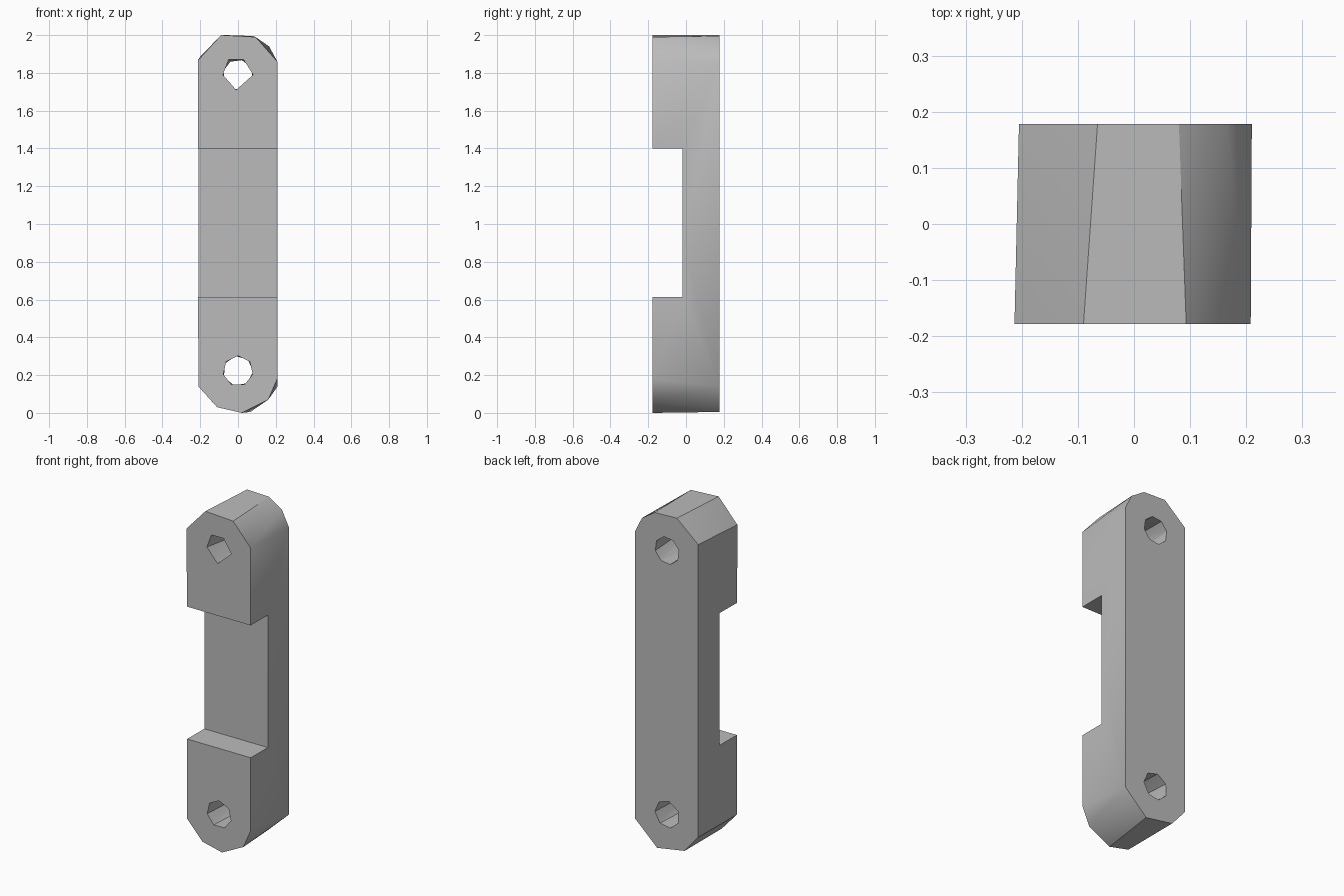
import bpy, bmesh, math

cube = bpy.data.objects.get("Cube")
if cube:
    bpy.data.objects.remove(cube, do_unlink=True)

grey = bpy.data.materials.new("plain grey")
grey.use_nodes = True
colour = (0.5, 0.5, 0.5, 1)
grey.diffuse_color = colour
grey.node_tree.nodes["Principled BSDF"].inputs["Base Color"].default_value = colour


def loft(name, front, back, depth):
    """Solid between two x-z outlines; repeated points merge into one corner."""
    bm = bmesh.new()
    a = [bm.verts.new((x, -depth, z)) for x, z in front]
    b = [bm.verts.new((x, depth, z)) for x, z in back]
    n = len(a)
    bm.faces.new(a)
    bm.faces.new(b[::-1])
    for i in range(n):
        j = (i + 1) % n
        bm.faces.new((a[i], b[i], b[j], a[j]))
    bmesh.ops.remove_doubles(bm, verts=bm.verts, dist=0.0005)
    bmesh.ops.triangulate(bm, faces=[f for f in bm.faces if len(f.verts) == 4])
    bmesh.ops.recalc_face_normals(bm, faces=bm.faces)
    mesh = bpy.data.meshes.new(name)
    bm.to_mesh(mesh)
    bm.free()
    obj = bpy.data.objects.new(name, mesh)
    bpy.context.collection.objects.link(obj)
    mesh.materials.append(grey)
    return obj


def ring(z, count, start):
    """Regular outline for a hole, clockwise from the start angle."""
    angles = [math.radians(start) - math.tau * i / count for i in range(count)]
    return [(0.08 * math.cos(t), z + 0.08 * math.sin(t)) for t in angles]


# Long bar with faceted, slightly twisted rounded ends
front = [(-0.213, 1.865), (-0.09, 2), (0.093, 1.99), (0.208, 1.86), (0.208, 1.86),
         (0.208, 0.18), (0.16, 0.07), (0.02, 0), (-0.11, 0.03), (-0.21, 0.14)]
back = [(-0.205, 1.88), (-0.065, 2), (0.08, 1.995), (0.165, 1.94), (0.21, 1.85),
        (0.21, 0.14), (0.21, 0.14), (0.065, 0.005), (-0.115, 0.035), (-0.205, 0.14)]
bar = loft("link_bar", front, back, 0.178)

# Front recess between the two end blocks
bpy.ops.mesh.primitive_cube_add(size=1, location=(0, -0.168, 1.007))
recess = bpy.context.object
recess.name = "recess_cutter"
recess.scale = (1, 0.3, 0.787)
recess.data.materials.append(grey)

# Pin holes: the upper one narrows to five sides at the front
five = [(-0.05, 1.87), (0.03, 1.87), (0.08, 1.79), (-0.01, 1.71), (-0.08, 1.79)]
upper_front = [five[i] for i in (0, 1, 1, 2, 3, 3, 4, 4)]
upper = loft("upper_hole_cutter", upper_front, ring(1.79, 8, 120), 0.18)
lower = loft("lower_hole_cutter", ring(0.222, 7, 90), ring(0.222, 7, 100), 0.18)

# Cut the bar
for cutter in (recess, upper, lower):
    mod = bar.modifiers.new(cutter.name, 'BOOLEAN')
    mod.operation = 'DIFFERENCE'
    mod.solver = 'EXACT'
    mod.object = cutter
    cutter.hide_render = True
    cutter.hide_set(True)

bpy.ops.object.select_all(action='DESELECT')
bpy.context.view_layer.objects.active = bar
bar.select_set(True)
for mod in list(bar.modifiers):
    bpy.ops.object.modifier_apply(modifier=mod.name)
for cutter in (recess, upper, lower):
    bpy.data.objects.remove(cutter, do_unlink=True)
bpy.ops.object.shade_smooth_by_angle(angle=math.radians(30))
